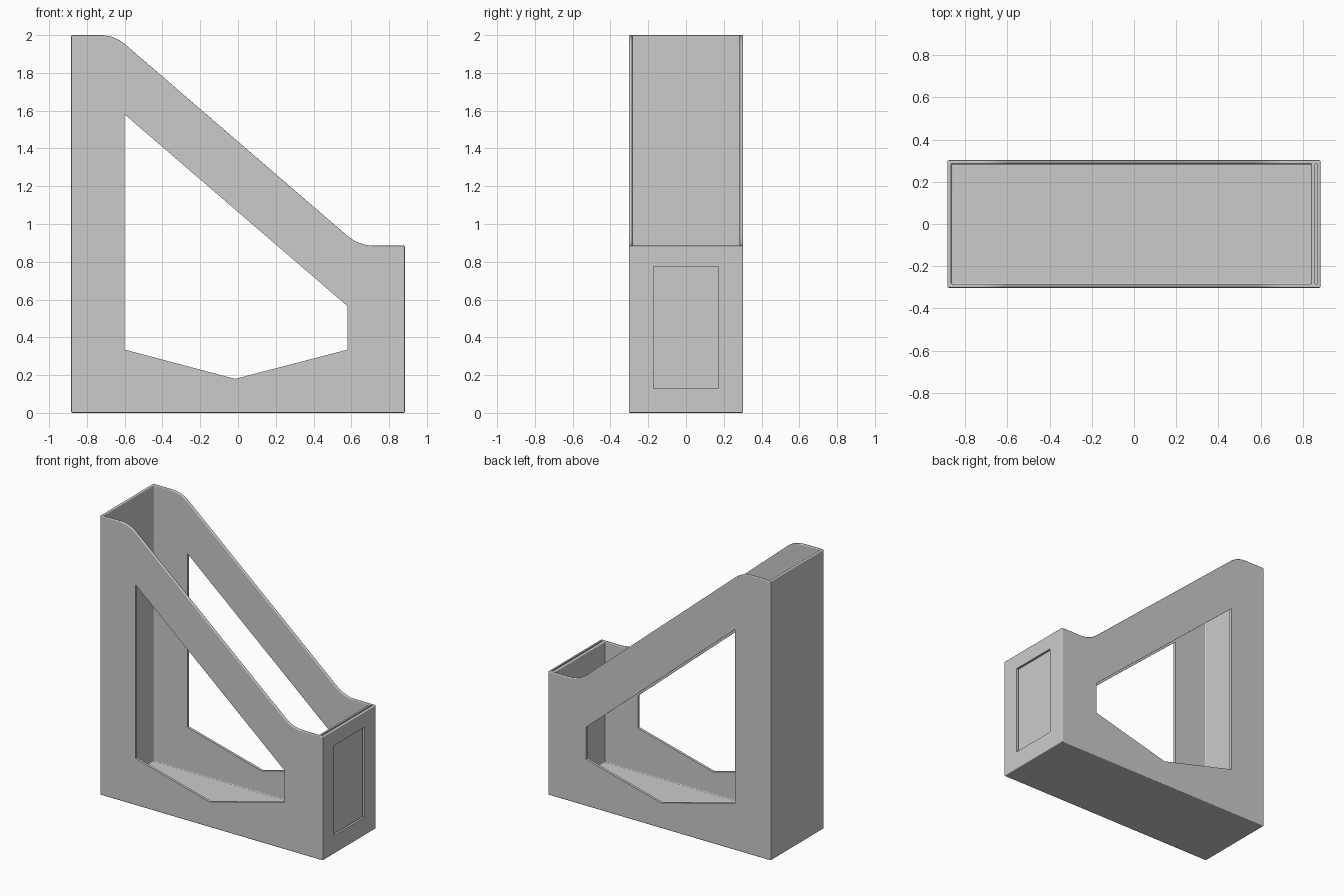
import bpy, bmesh
from mathutils import Vector

if "Cube" in bpy.data.objects:
    bpy.data.objects.remove(bpy.data.objects["Cube"], do_unlink=True)

HALF_X, HALF_Y, WALL = 0.883, 0.302, 0.018
FRONT_TOP, BACK_TOP = 0.885, 2.0

grey = bpy.data.materials.new("light grey plastic")
grey.use_nodes = True
grey.diffuse_color = (0.6, 0.6, 0.6, 1)
grey.node_tree.nodes["Principled BSDF"].inputs["Base Color"].default_value = (0.6, 0.6, 0.6, 1)


def prism(name, profile, half_y):
    """Extrude an x-z outline symmetrically along y."""
    bm = bmesh.new()
    face = bm.faces.new([bm.verts.new((x, -half_y, z)) for x, z in profile])
    moved = bmesh.ops.extrude_face_region(bm, geom=[face])["geom"]
    verts = [v for v in moved if isinstance(v, bmesh.types.BMVert)]
    bmesh.ops.translate(bm, verts=verts, vec=(0, 2 * half_y, 0))
    bmesh.ops.recalc_face_normals(bm, faces=bm.faces)
    mesh = bpy.data.meshes.new(name)
    bm.to_mesh(mesh)
    bm.free()
    mesh.materials.append(grey)
    obj = bpy.data.objects.new(name, mesh)
    bpy.context.collection.objects.link(obj)
    return obj


def block(name, x0, x1, half_y, z0, z1):
    return prism(name, [(x0, z0), (x1, z0), (x1, z1), (x0, z1)], half_y)


def rounded(before, corner, after, reach, steps=10):
    """Replace an outline corner by a smooth curve."""
    a, c, b = Vector(before), Vector(corner), Vector(after)
    p = c + (a - c).normalized() * reach
    q = c + (b - c).normalized() * reach
    return [tuple(p.lerp(c, i / steps).lerp(c.lerp(q, i / steps), i / steps))
            for i in range(steps + 1)]


def apply(obj, kind, **settings):
    mod = obj.modifiers.new(kind.title(), kind)
    for key, value in settings.items():
        setattr(mod, key, value)
    bpy.context.view_layer.objects.active = obj
    bpy.ops.object.modifier_apply(modifier=mod.name)


def cut(obj, cutter):
    apply(obj, 'BOOLEAN', operation='DIFFERENCE', solver='EXACT', object=cutter)
    bpy.data.objects.remove(cutter, do_unlink=True)


# Solid body with the sloping top
back, front = (-HALF_X, BACK_TOP), (HALF_X, FRONT_TOP)
high, low = (-0.655, BACK_TOP), (0.64, FRONT_TOP)
outline = [(-HALF_X, 0), (HALF_X, 0), front]
outline += rounded(front, low, high, 0.085)
outline += rounded(low, high, back, 0.075)
outline.append(back)
holder = prism("file_holder", outline, HALF_Y)

# Hollow inside, then softened outer edges and rim
cut(holder, block("inside_cutter", -HALF_X + WALL, 0.84, HALF_Y - WALL, 0.02, 2.5))
apply(holder, 'BEVEL', width=0.006, segments=3, limit_method='ANGLE', angle_limit=0.6)

# Openings through both side walls
cut(holder, prism("side_opening_cutter", [(-0.6, 0.335), (-0.015, 0.18), (0.58, 0.335),
                                          (0.58, 0.565), (-0.6, 1.58)], 0.5))

# Label slot in the front wall and its window
cut(holder, block("label_slot_cutter", 0.857, 0.867, HALF_Y - WALL, 0.1, 1.0))
cut(holder, block("label_window_cutter", 0.861, 0.95, 0.173, 0.13, 0.775))

# Smooth curves, flat panels
bpy.ops.object.select_all(action='DESELECT')
holder.select_set(True)
bpy.context.view_layer.objects.active = holder
bpy.ops.object.shade_smooth_by_angle(angle=0.6)
normals = holder.modifiers.new("Flat panels", 'WEIGHTED_NORMAL')
normals.keep_sharp = True
